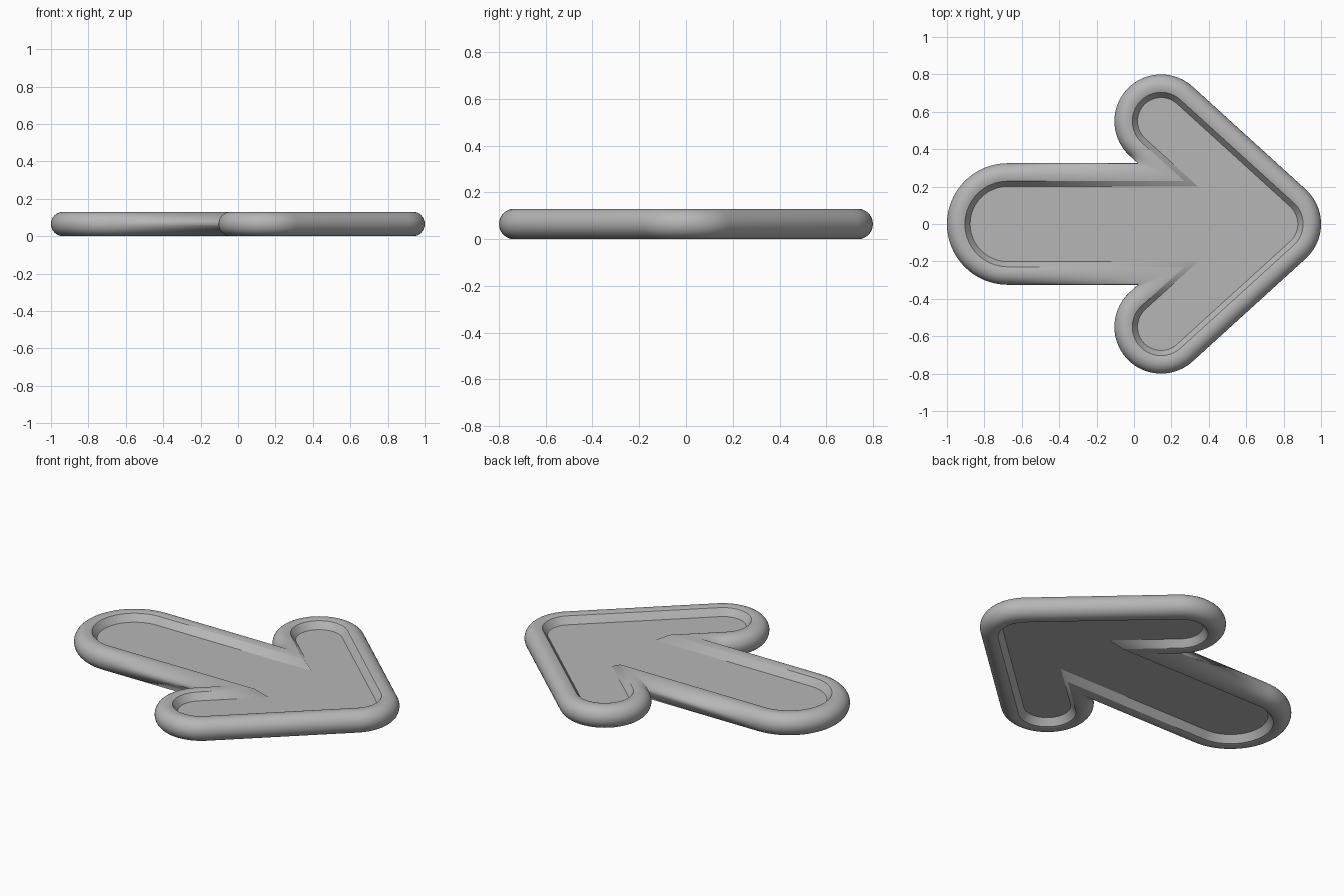
import bpy, bmesh
from math import sin, cos, pi, atan2

if "Cube" in bpy.data.objects:
    bpy.data.objects.remove(bpy.data.objects["Cube"])

THICK = 0.13
HALF = THICK / 2
ARM, TIP_X, SHAFT_X = (0.145, 0.55), 0.75, -0.675   # centres of the rounded ends
HEAD_R, SHAFT_R = 0.25, 0.325
NORMAL = atan2(TIP_X - ARM[0], ARM[1])              # outward direction of the head edge


def arc(cx, cy, r, a0, a1, n):
    return [(cx + r * cos(a0 + (a1 - a0) * i / n), cy + r * sin(a0 + (a1 - a0) * i / n))
            for i in range(n + 1)]


def outline(d):
    """Arrow outline moved inwards by d, always with the same point count."""
    r, w = HEAD_R - d, SHAFT_R - d
    inner = ARM[0] * cos(NORMAL) + ARM[1] * sin(NORMAL) - r
    notch = ((inner - w * sin(NORMAL)) / cos(NORMAL), w)
    upper = arc(SHAFT_X, 0, w, pi, pi / 2, 16) + [notch]
    upper += arc(*ARM, r, NORMAL + pi, NORMAL, 28)
    upper += arc(TIP_X, 0, r, NORMAL, 0, 10)
    return upper + [(x, -y) for x, y in upper[-2:0:-1]]


# rim section: (inset, height above the mid plane), from side to recessed panel
N = 8
top = [(HALF - HALF * cos(pi / 2 * i / N), HALF * sin(pi / 2 * i / N)) for i in range(N + 1)]
top += [(0.082, 0.064), (0.096, 0.060), (0.124, 0.020)]
section = [(d, -z) for d, z in top[:0:-1]] + top

# arrow body: loft the outline through the section, cap both recessed panels
bm = bmesh.new()
rings = [[bm.verts.new((x, y, HALF + z)) for x, y in outline(d)] for d, z in section]
count = len(rings[0])
for a, b in zip(rings, rings[1:]):
    for i in range(count):
        j = (i + 1) % count
        bm.faces.new((a[i], a[j], b[j], b[i]))
bm.faces.new(rings[0])
bm.faces.new(rings[-1])
bmesh.ops.recalc_face_normals(bm, faces=bm.faces)

# smooth all over, sharp only along both edges of the recess walls
for face in bm.faces:
    face.smooth = True
for ring in (rings[0], rings[1], rings[-2], rings[-1]):
    for i in range(count):
        bm.edges.get((ring[i], ring[(i + 1) % count])).smooth = False

mesh = bpy.data.meshes.new("arrow_body")
bm.to_mesh(mesh)
bm.free()
body = bpy.data.objects.new("arrow_body", mesh)
bpy.context.collection.objects.link(body)

# mid grey colour
grey = bpy.data.materials.new("mid_grey")
grey.diffuse_color = (0.47, 0.47, 0.47, 1)
grey.use_nodes = True
grey.node_tree.nodes["Principled BSDF"].inputs["Base Color"].default_value = grey.diffuse_color
mesh.materials.append(grey)
